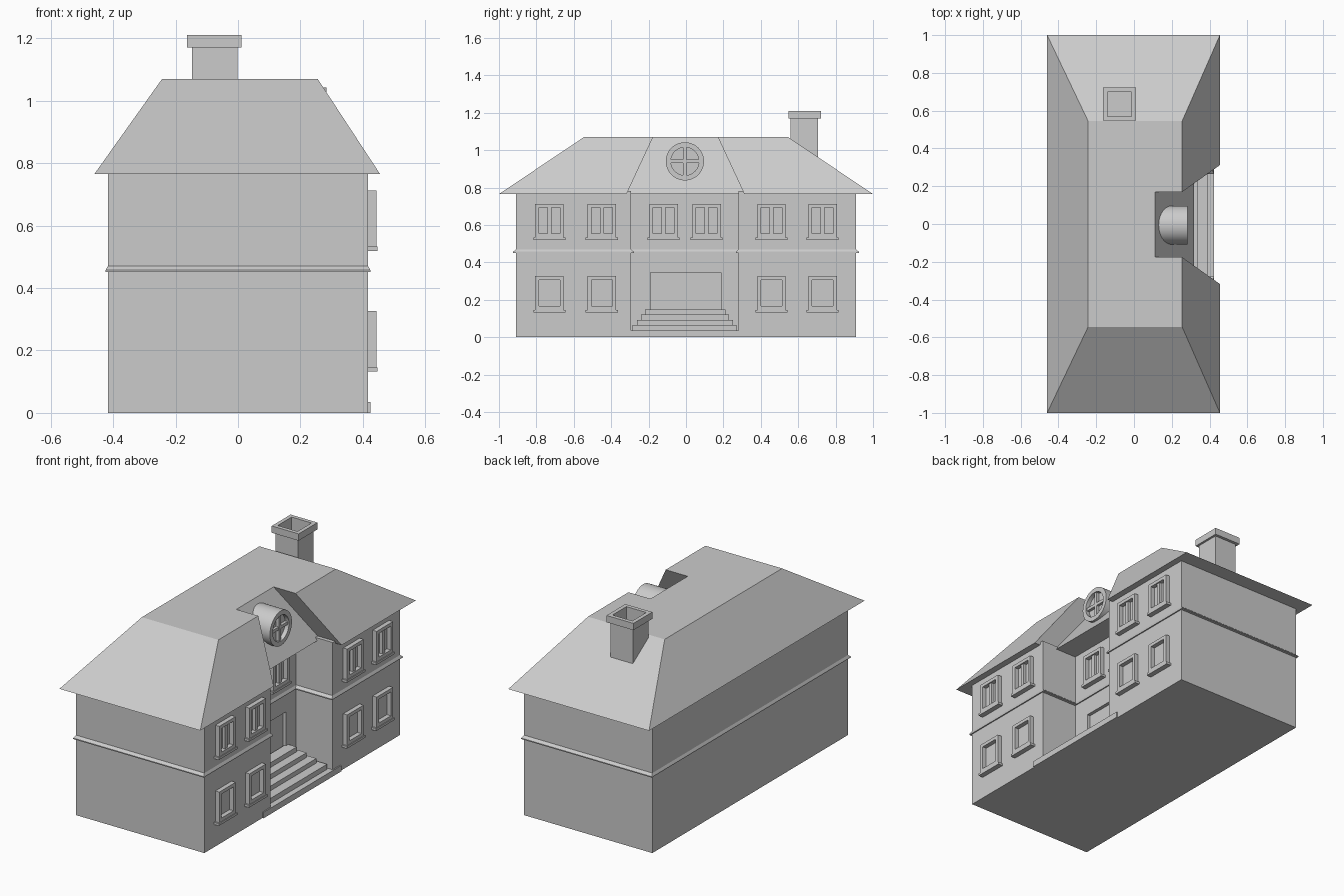
import bpy, bmesh, math
from mathutils import Vector, Matrix

if "Cube" in bpy.data.objects:
    bpy.data.objects.remove(bpy.data.objects["Cube"], do_unlink=True)

stone = bpy.data.materials.new("plain_grey")
stone.use_nodes = True
GREY = (0.6, 0.6, 0.6, 1)
stone.diffuse_color = GREY
stone.node_tree.nodes["Principled BSDF"].inputs["Base Color"].default_value = GREY


def finish(bm, name):
    bmesh.ops.recalc_face_normals(bm, faces=bm.faces)
    mesh = bpy.data.meshes.new(name)
    bm.to_mesh(mesh)
    bm.free()
    mesh.materials.append(stone)
    obj = bpy.data.objects.new(name, mesh)
    bpy.context.scene.collection.objects.link(obj)
    return obj


def add_box(bm, x, y, z):
    """Add a box given (low, high) ranges."""
    size = [b - a for a, b in (x, y, z)]
    mid = [(a + b) / 2 for a, b in (x, y, z)]
    bmesh.ops.create_cube(bm, size=1, matrix=Matrix.Translation(mid) @ Matrix.Diagonal((*size, 1)))


def boxes(name, *ranges):
    bm = bmesh.new()
    for r in ranges:
        add_box(bm, *r)
    return finish(bm, name)


def frustum(name, *levels):
    """Solid between two rectangles, each (x range, y range, z)."""
    bm = bmesh.new()
    for xs, ys, z in levels:
        for x in xs:
            for y in ys:
                bm.verts.new((x, y, z))
    bmesh.ops.convex_hull(bm, input=bm.verts[:])
    bmesh.ops.dissolve_limit(bm, angle_limit=0.01, verts=bm.verts[:], edges=bm.edges[:])
    return finish(bm, name)


def loft(name, outline, levels):
    """Stack an outline at (height, x offset, y offset) levels."""
    bm = bmesh.new()
    rings = [[bm.verts.new((x + sx * dx, y + sy * dy, z)) for x, y, sx, sy in outline]
             for z, dx, dy in levels]
    n = len(outline)
    for low, high in zip(rings, rings[1:]):
        for i in range(n):
            bm.faces.new((low[i], low[(i + 1) % n], high[(i + 1) % n], high[i]))
    bm.faces.new(rings[0][::-1])
    bm.faces.new(rings[-1])
    return finish(bm, name)


def cut(target, cutter):
    mod = target.modifiers.new("cut", "BOOLEAN")
    mod.operation = "DIFFERENCE"
    mod.solver = "EXACT"
    mod.object = cutter
    bpy.context.view_layer.objects.active = target
    bpy.ops.object.modifier_apply(modifier=mod.name)
    bpy.data.objects.remove(cutter, do_unlink=True)


# Walls: U-shaped plan with an entrance recess on the +x side
W, L, BACK = 0.417, 0.908, 0.18
R0, R1 = -0.295, 0.282
plan = [(-W, -L, -1, -1), (W, -L, 1, -1), (W, R0, 1, 1), (BACK, R0, 1, 1),
        (BACK, R1, 1, -1), (W, R1, 1, -1), (W, L, 1, 1), (-W, L, -1, 1)]
walls = loft("walls", plan, [(0, 0, 0), (0.782, 0, 0)])
cut(walls, boxes("door_cutter", ((BACK - 0.02, BACK + 0.1), (-0.19, 0.188), (0.14, 0.347))))

# Ledge between the floors, with a sloping top
loft("string_course", plan, [(0.451, 0.007, 0.016), (0.457, 0.007, 0.016), (0.47, 0, 0)])

# Hipped roof with a flat top, notched above the entrance
EAVE, TOP = 0.765, 1.07
roof = frustum("roof", ((-0.46, 0.455), (-1, 1), EAVE), ((-0.243, 0.255), (-0.545, 0.545), TOP))


def notch_level(z):
    t = (z - EAVE) / (TOP - EAVE)
    half = 0.315 + t * (0.173 - 0.315)
    return (0.317 - t * 0.205, 0.7), (-half - 0.003, half - 0.003), z


cut(roof, frustum("notch_cutter", notch_level(EAVE - 0.05), notch_level(TOP + 0.05)))

# Chimney with a hollow cap
chimney = boxes("chimney", ((-0.148, -0.002), (0.56, 0.705), (0.9, 1.18)))
cap = boxes("chimney_cap", ((-0.164, 0.011), (0.547, 0.722), (1.17, 1.21)))
for part in (chimney, cap):
    cut(part, boxes("flue_cutter", ((-0.141, -0.012), (0.57, 0.699), (1.08, 1.3))))

# Entrance steps, narrowing as they rise
steps = [(0.424, -0.37, 0.353, 0.035), (0.39, -0.285, 0.27, 0.065), (0.335, -0.262, 0.25, 0.092),
         (0.285, -0.24, 0.23, 0.12), (0.235, -0.22, 0.21, 0.148)]
for i, (front, y0, y1, top) in enumerate(steps):
    boxes(f"step_{i + 1}", ((BACK - 0.01, front), (y0, y1), (0, top)))


# Framed windows with sills
def window(name, wall, y, z0, z1, mullion):
    h, f = 0.076, 0.02
    x = (wall - 0.01, wall + 0.026)
    parts = [(x, (y - h, y - h + f), (z0, z1)), (x, (y + h - f, y + h), (z0, z1)),
             (x, (y - h + f, y + h - f), (z1 - f, z1)), (x, (y - h + f, y + h - f), (z0, z0 + f)),
             ((wall - 0.01, wall + 0.03), (y - h - 0.01, y + h + 0.01), (z0 - 0.014, z0))]
    if mullion:
        parts.append(((wall - 0.01, wall + 0.018), (y - 0.011, y + 0.011), (z0 + f, z1 - f)))
    boxes(name, *parts)


for i, y in enumerate((-0.73, -0.45, 0.457, 0.73)):
    window(f"upper_window_{i + 1}", W, y, 0.533, 0.712, True)
    window(f"lower_window_{i + 1}", W, y, 0.146, 0.326, False)
for i, y in enumerate((-0.12, 0.11)):
    window(f"recess_window_{i + 1}", BACK, y, 0.533, 0.712, True)


# Round dormer: drum with a sunk pane and a cross of glazing bars
def drum(name, x0, x1, radius):
    bm = bmesh.new()
    place = Matrix.Translation(((x0 + x1) / 2, CY, CZ)) @ Matrix.Rotation(math.pi / 2, 4, "Y")
    bmesh.ops.create_cone(bm, cap_ends=True, segments=48, radius1=radius, radius2=radius,
                          depth=x1 - x0, matrix=place)
    return finish(bm, name)


CY, CZ = -0.006, 0.94
dormer = drum("round_window", 0.1, 0.283, 0.102)
cut(dormer, drum("pane_cutter", 0.258, 0.35, 0.075))
bpy.ops.object.select_all(action="DESELECT")
dormer.select_set(True)
bpy.context.view_layer.objects.active = dormer
bpy.ops.object.shade_smooth_by_angle(angle=math.radians(30))
bar, reach = 0.009, 0.077
boxes("round_window_bars",
      ((0.25, 0.276), (CY - bar, CY + bar), (CZ - reach, CZ + reach)),
      ((0.25, 0.275), (CY - reach, CY + reach), (CZ - bar, CZ + bar)))
